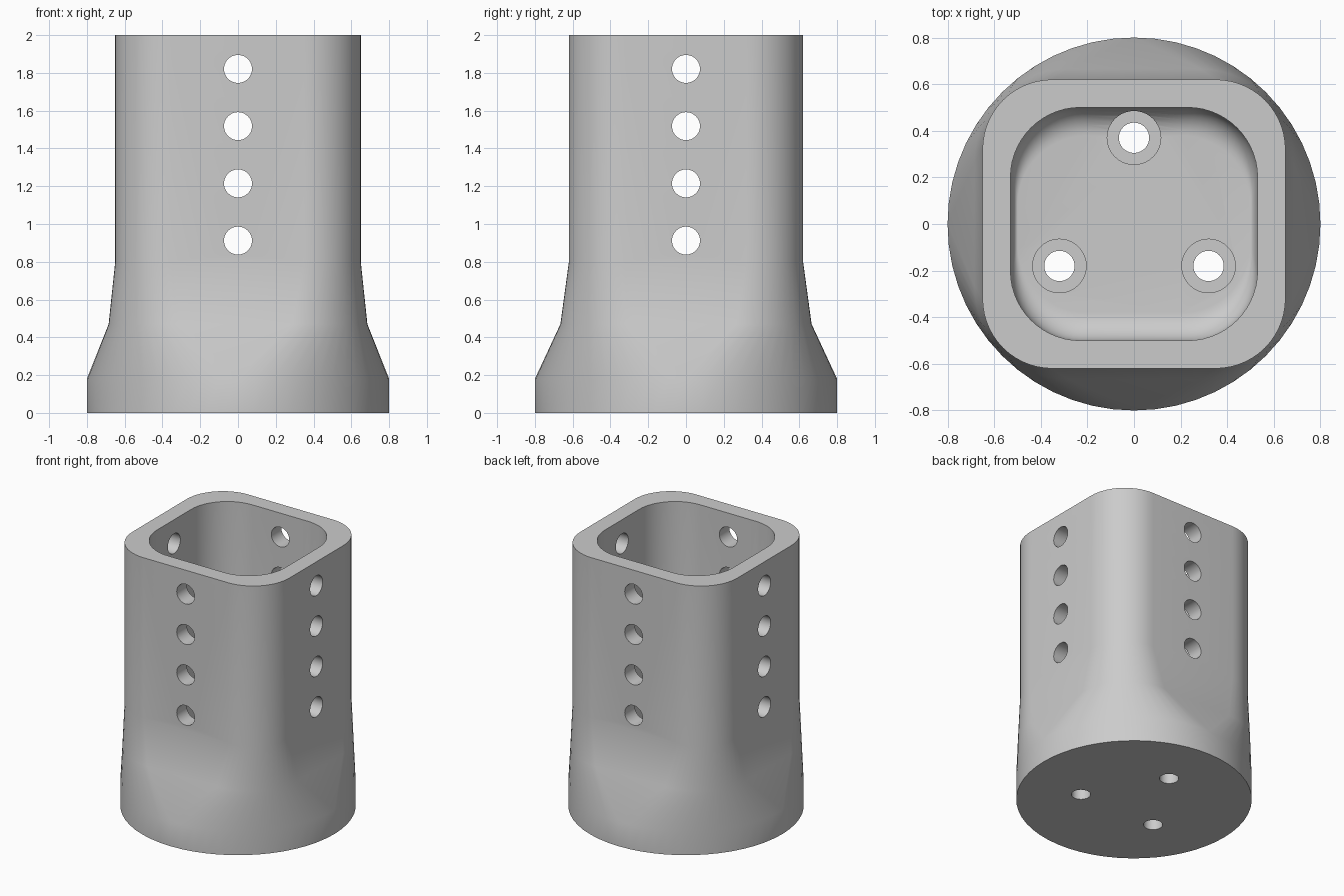
import bpy, bmesh, math

cube = bpy.data.objects.get("Cube")
if cube:
    bpy.data.objects.remove(cube, do_unlink=True)

grey = bpy.data.materials.new("light grey")
grey.use_nodes = True
colour = (0.6, 0.6, 0.6, 1)
grey.diffuse_color = colour
grey.node_tree.nodes["Principled BSDF"].inputs["Base Color"].default_value = colour

STEPS = 14


def rounded_ring(hx, hy, r, z):
    """Rounded rectangle; a circle when hx = hy = r."""
    pts = []
    for q, (sx, sy) in enumerate([(1, 1), (-1, 1), (-1, -1), (1, -1)]):
        for i in range(STEPS + 1):
            a = (q + i / STEPS) * math.pi / 2
            pts.append((sx * (hx - r) + r * math.cos(a),
                        sy * (hy - r) + r * math.sin(a), z))
    return pts


def loft(name, sections):
    bm = bmesh.new()
    rings = [[bm.verts.new(p) for p in rounded_ring(*s)] for s in sections]
    n = len(rings[0])
    for low, high in zip(rings, rings[1:]):
        for i in range(n):
            j = (i + 1) % n
            bm.faces.new((low[i], low[j], high[j], high[i]))
    bm.faces.new(rings[0][::-1])
    bm.faces.new(rings[-1])
    bmesh.ops.remove_doubles(bm, verts=bm.verts, dist=1e-5)
    bmesh.ops.recalc_face_normals(bm, faces=bm.faces)
    mesh = bpy.data.meshes.new(name)
    bm.to_mesh(mesh)
    bm.free()
    obj = bpy.data.objects.new(name, mesh)
    bpy.context.collection.objects.link(obj)
    obj.data.materials.append(grey)
    return obj


def cylinder(name, radius, depth, location, rotation=(0, 0, 0)):
    bpy.ops.mesh.primitive_cylinder_add(vertices=40, radius=radius, depth=depth,
                                        location=location, rotation=rotation)
    obj = bpy.context.object
    obj.name = name
    obj.data.materials.append(grey)
    return obj


# Outer body: round foot blending into a rounded square tube
body = loft("socket_body", [
    (0.8, 0.8, 0.8, 0), (0.8, 0.8, 0.8, 0.18),
    (0.685, 0.665, 0.4, 0.47), (0.65, 0.62, 0.3, 0.8), (0.65, 0.62, 0.3, 2)])

# Cavity with a filleted floor
FLOOR = 0.2
fillet = []
for k in range(9):
    a = k / 8 * math.pi / 2
    fillet.append((0.5 + 0.03 * math.sin(a), 0.38 + 0.12 * math.sin(a), 0.3,
                   FLOOR + 0.12 * (1 - math.cos(a))))
cutters = [loft("cavity_cutter", fillet + [(0.53, 0.5, 0.3, 2.1)])]

# Counterbored screw holes in the floor
for x, y in [(0, 0.37), (-0.32, -0.18), (0.32, -0.18)]:
    cutters.append(cylinder("counterbore_cutter", 0.115, 0.5, (x, y, 0.37)))
    cutters.append(cylinder("screw_hole_cutter", 0.065, 0.8, (x, y, 0.2)))

# Rows of cross holes through all four walls
for k in range(4):
    z = 0.912 + k * 0.303
    for turn in (0, math.pi / 2):
        cutters.append(cylinder("cross_hole_cutter", 0.074, 2, (0, 0, z),
                                (math.pi / 2, 0, turn)))

for c in cutters:
    c.hide_render = True
    mod = body.modifiers.new("cut", 'BOOLEAN')
    mod.operation = 'DIFFERENCE'
    mod.solver = 'EXACT'
    mod.object = c

# Bake the cuts, then drop the cutters
bpy.ops.object.select_all(action='DESELECT')
body.select_set(True)
bpy.context.view_layer.objects.active = body
for mod in list(body.modifiers):
    bpy.ops.object.modifier_apply(modifier=mod.name)
for c in cutters:
    bpy.data.objects.remove(c, do_unlink=True)
bpy.ops.object.shade_smooth_by_angle(angle=math.radians(30))
